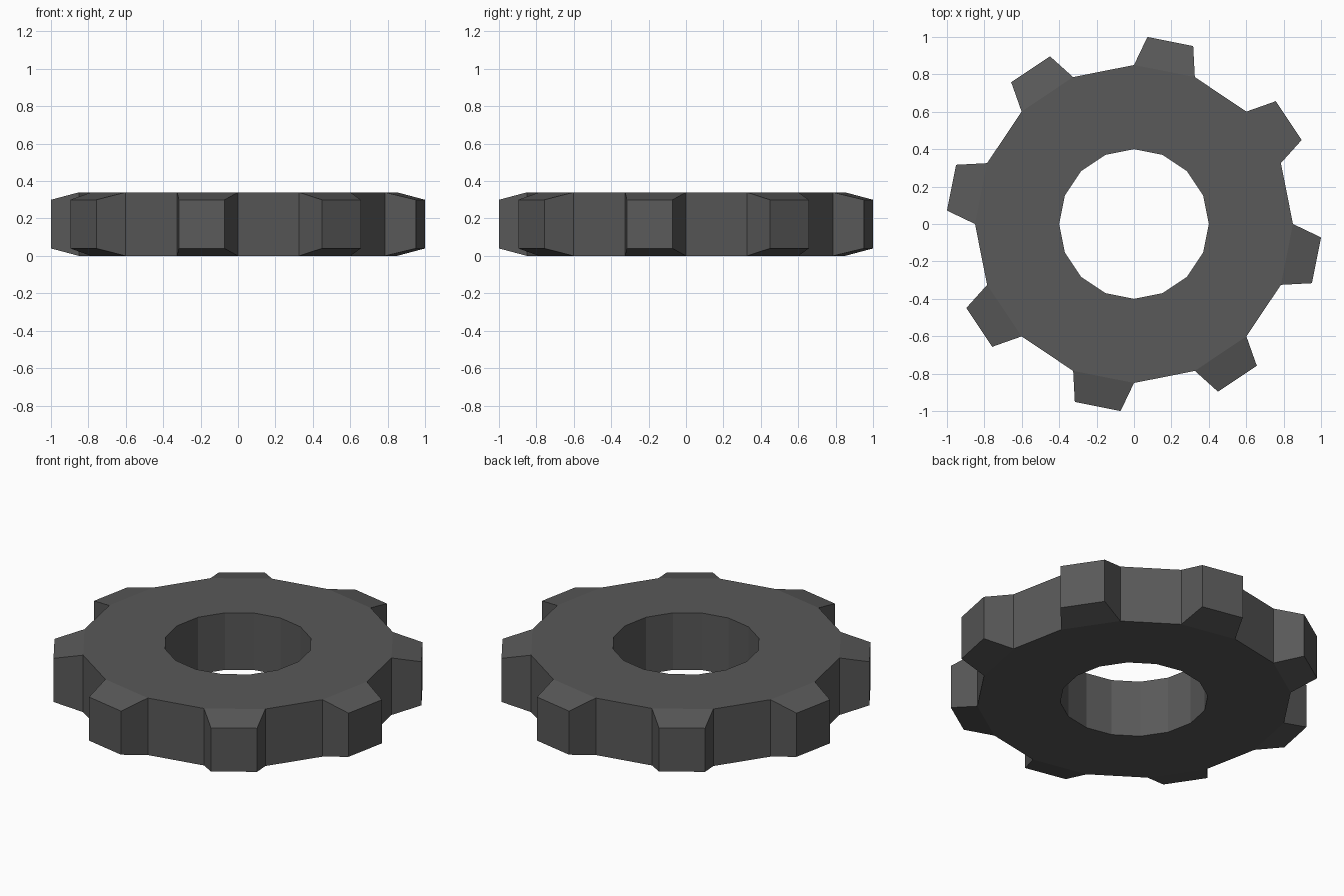
import bpy, bmesh, math

if "Cube" in bpy.data.objects:
    bpy.data.objects.remove(bpy.data.objects["Cube"])

H, R_BODY, R_HOLE = 0.34, 0.85, 0.40
R_TIP, TIP_HALF, TIP_INSET = 1.0026, math.radians(7.15), 0.04
N = 16

mat = bpy.data.materials.new("dark grey metal")
mat.diffuse_color = (0.1, 0.1, 0.1, 1)
mat.use_nodes = True
mat.node_tree.nodes["Principled BSDF"].inputs["Base Color"].default_value = mat.diffuse_color

bm = bmesh.new()


def pt(r, a, z):
    return bm.verts.new((r * math.cos(a), r * math.sin(a), z))


def ring(r, z):
    return [pt(r, 2 * math.pi * i / N, z) for i in range(N)]


# 16-sided ring body with a bored hole
ob, ot = ring(R_BODY, 0), ring(R_BODY, H)
ib, it = ring(R_HOLE, 0), ring(R_HOLE, H)
for i in range(N):
    j = (i + 1) % N
    bm.faces.new((ot[i], ot[j], it[j], it[i]))
    bm.faces.new((ob[j], ob[i], ib[i], ib[j]))
    bm.faces.new((ib[i], it[i], it[j], ib[j]))
    if i % 2 == 0:
        # plain rim between teeth
        bm.faces.new((ob[i], ob[j], ot[j], ot[i]))
    else:
        # tapered tooth on every other side
        mid = 2 * math.pi * (i + 0.5) / N
        root = (ob[i], ob[j], ot[j], ot[i])
        tip = [pt(R_TIP, mid + s * TIP_HALF, z) for s, z in
               ((-1, TIP_INSET), (1, TIP_INSET), (1, H - TIP_INSET), (-1, H - TIP_INSET))]
        bm.faces.new(tip)
        for k in range(4):
            m = (k + 1) % 4
            bm.faces.new((root[k], root[m], tip[m], tip[k]))

bmesh.ops.recalc_face_normals(bm, faces=bm.faces)
me = bpy.data.meshes.new("gear")
bm.to_mesh(me)
bm.free()
me.materials.append(mat)
bpy.context.collection.objects.link(bpy.data.objects.new("gear", me))
